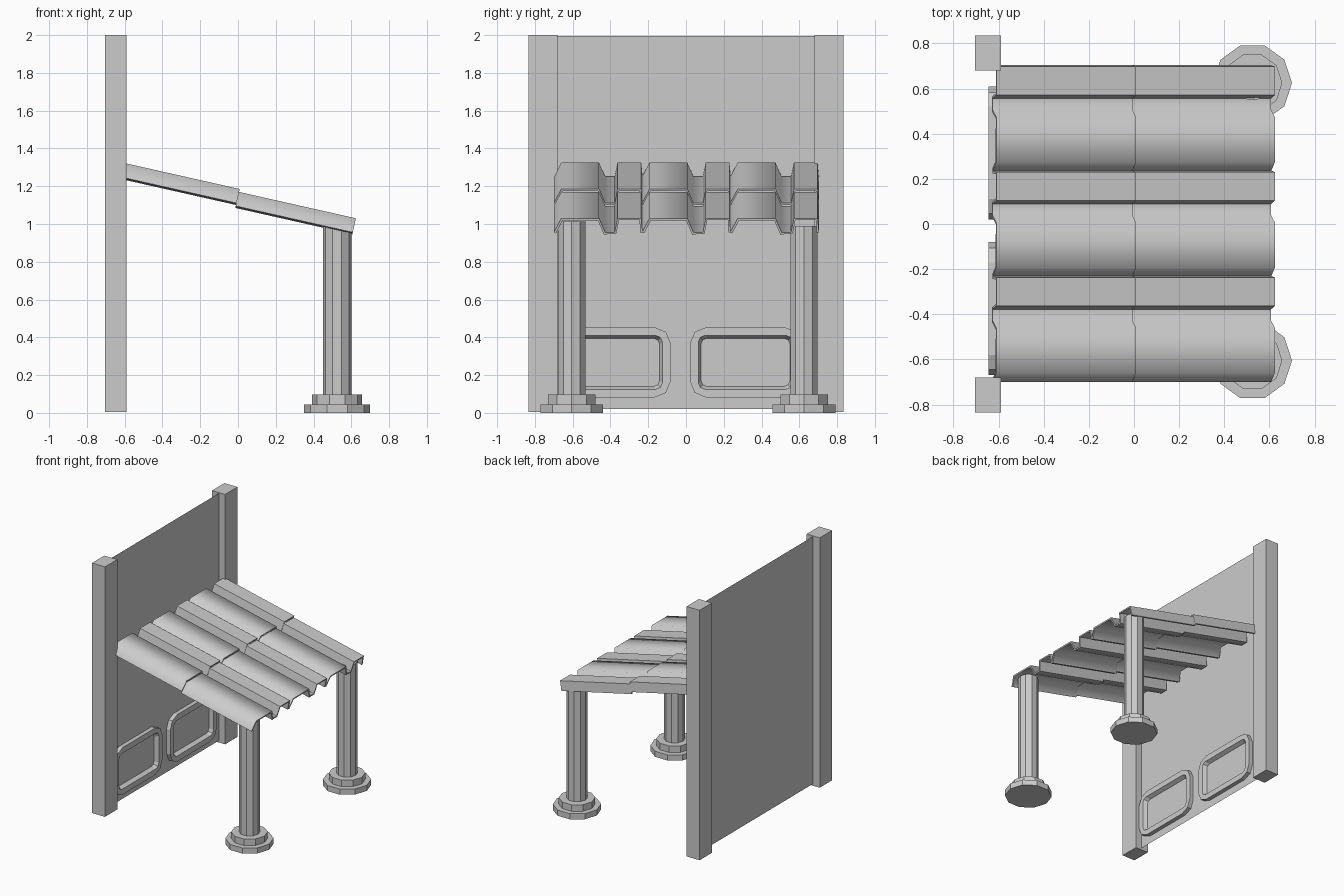
import bpy, bmesh, math
from mathutils import Vector

cube = bpy.data.objects.get("Cube")
if cube:
    bpy.data.objects.remove(cube, do_unlink=True)

stone = bpy.data.materials.new("stone_grey")
stone.use_nodes = True
GREY = (0.6, 0.6, 0.6, 1)
stone.diffuse_color = GREY
stone.node_tree.nodes["Principled BSDF"].inputs["Base Color"].default_value = GREY


def finish(name, bm):
    mesh = bpy.data.meshes.new(name)
    bm.to_mesh(mesh)
    bm.free()
    mesh.materials.append(stone)
    obj = bpy.data.objects.new(name, mesh)
    bpy.context.collection.objects.link(obj)
    return obj


def box(name, low, high):
    bm = bmesh.new()
    bmesh.ops.create_cube(bm, size=1)
    low, high = Vector(low), Vector(high)
    for v in bm.verts:
        v.co = (low + high) / 2 + v.co * (high - low)
    return finish(name, bm)


def prism(bm, x, y, z0, z1, radius, sides=10):
    new = bmesh.ops.create_cone(bm, cap_ends=True, segments=sides, radius1=radius,
                                radius2=radius, depth=z1 - z0)["verts"]
    for v in new:
        angle = round(math.atan2(v.co.y, v.co.x) / (math.pi / sides))
        v.co += Vector((x, y, (z0 + z1) / 2))


# Back wall: a thin sheet between two square pillars
bm = bmesh.new()
WALL_X = -0.645
bm.faces.new([bm.verts.new((WALL_X, y, z))
              for y, z in ((-0.69, 0.02), (0.69, 0.02), (0.69, 1.995), (-0.69, 1.995))])
finish("back_wall", bm)
for side, name in ((-1, "right"), (1, "left")):
    ys = sorted((side * 0.68, side * 0.835))
    box(name + "_wall_pillar", (-0.705, ys[0], 0.005), (-0.59, ys[1], 2))


# Raised frames on the wall, with rounded corners
def rounded_loop(bm, x, y0, y1, z0, z1, r):
    points = []
    corners = ((y1 - r, z1 - r), (y0 + r, z1 - r), (y0 + r, z0 + r), (y1 - r, z0 + r))
    for i, (cy, cz) in enumerate(corners):
        for step in range(3):
            a = math.radians(90 * i + 45 * step)
            points.append(bm.verts.new((x, cy + r * math.cos(a), cz + r * math.sin(a))))
    return points


def wall_frame(name, y0, y1):
    z0, z1, front = 0.08, 0.455, -0.612
    bm = bmesh.new()
    rings = []
    for x, inset, r in ((WALL_X, 0, 0.09), (front, 0, 0.09),
                        (front, 0.045, 0.035), (WALL_X + 0.002, 0.06, 0.03)):
        rings.append(rounded_loop(bm, x, y0 + inset, y1 - inset, z0 + inset, z1 - inset, r))
    for a, b in zip(rings, rings[1:]):
        n = len(a)
        for i in range(n):
            j = (i + 1) % n
            bm.faces.new((a[i], a[j], b[j], b[i]))
    bm.faces.new(rings[-1])
    bmesh.ops.recalc_face_normals(bm, faces=bm.faces)
    finish(name, bm)


wall_frame("left_wall_frame", 0.02, 0.61)
wall_frame("right_wall_frame", -0.67, -0.08)

# Ten-sided front posts on stepped bases
for name, y, top in (("left_post", 0.625, 0.99), ("right_post", -0.605, 1.012)):
    bm = bmesh.new()
    for z0, z1, r in ((0, 0.045, 0.175), (0.045, 0.097, 0.132), (0.097, top, 0.076)):
        prism(bm, 0.525, y, z0, z1, r)
    # put a corner of each ring on the x axis
    first = max(bm.verts, key=lambda v: v.co.x).co
    turn = math.atan2(first.y - y, first.x - 0.525)
    for v in bm.verts:
        d = Vector((v.co.x - 0.525, v.co.y - y))
        a = math.atan2(d.y, d.x) - turn
        v.co.x, v.co.y = 0.525 + d.length * math.cos(a), y + d.length * math.sin(a)
    finish(name, bm)

# Corrugated roof: two overlapping rows of three sheets
SLOPE = math.radians(12.7)
LENGTH = 0.635
HIGH, LOW = 0.09, 0.014
PROFILE = ((0, LOW), (0.04, HIGH), (0.24, HIGH), (0.272, LOW),
           (0.322, LOW), (0.337, HIGH), (0.463, HIGH), (0.47, LOW))


def roof_sheet(name, x, y, z):
    bm = bmesh.new()
    pairs = [[bm.verts.new((u, v, w)) for u in (0, LENGTH)] for v, w in PROFILE]
    for a, b in zip(pairs, pairs[1:]):
        bm.faces.new((a[0], a[1], b[1], b[0]))
    obj = finish(name, bm)
    obj.location = (x, y, z)
    obj.rotation_euler.y = SLOPE
    solid = obj.modifiers.new("thickness", "SOLIDIFY")
    solid.thickness = 0.013
    solid.offset = -1
    bpy.ops.object.select_all(action="DESELECT")
    obj.select_set(True)
    bpy.context.view_layer.objects.active = obj
    bpy.ops.object.modifier_apply(modifier=solid.name)
    bpy.ops.object.shade_smooth_by_angle(angle=math.radians(75))


for row, x, z in (("upper", -0.63, 1.237), ("lower", -0.015, 1.082)):
    for i in range(3):
        roof_sheet(f"{row}_roof_sheet_{i + 1}", x, -0.7 + 0.467 * i, z)
